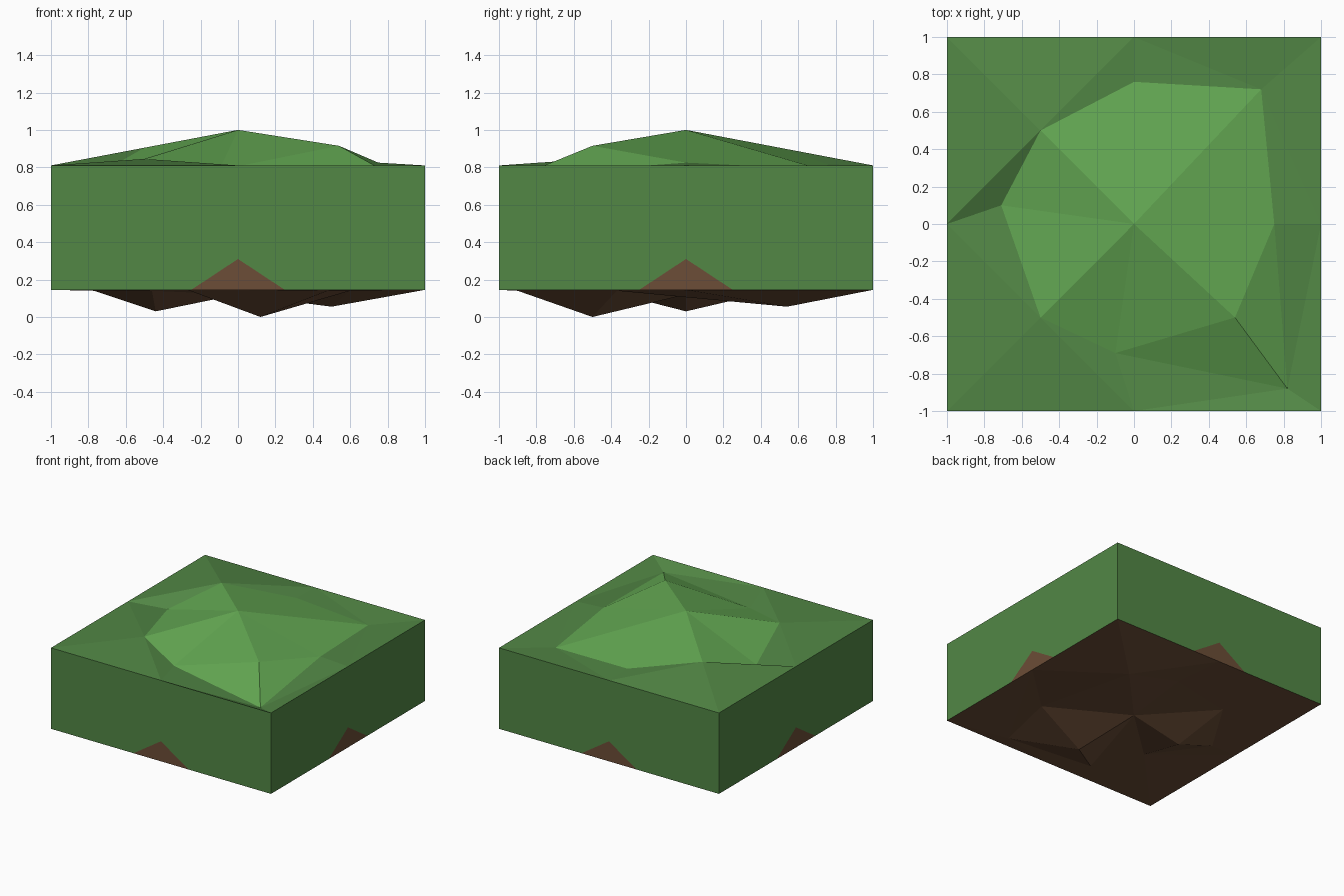
import bpy

if "Cube" in bpy.data.objects:
    bpy.data.objects.remove(bpy.data.objects["Cube"])

RIM_TOP, RIM_LOW = 0.81, 0.145


def material(name, rgb):
    m = bpy.data.materials.new(name)
    m.diffuse_color = (*rgb, 1)
    m.use_nodes = True
    m.node_tree.nodes["Principled BSDF"].inputs["Base Color"].default_value = m.diffuse_color
    return m


GREEN = material("grass", (0.085, 0.245, 0.06))
LIGHT = material("light_grass", (0.125, 0.39, 0.085))
BROWN = material("soil", (0.15, 0.075, 0.038))


def make(name, verts, faces, mats, slots):
    me = bpy.data.meshes.new(name)
    me.from_pydata(verts, [], faces)
    for m in mats:
        me.materials.append(m)
    for p, s in zip(me.polygons, slots):
        p.material_index = s
    me.update()
    ob = bpy.data.objects.new(name, me)
    bpy.context.collection.objects.link(ob)
    return ob


def terrain(name, z, moved, splits, mats, flip=False):
    """4x4 cell grid with pulled inner points, each odd corner fanned to its 8 neighbours."""
    pts = {(i, j): (i / 2, j / 2, z) for i in range(-2, 3) for j in range(-2, 3)}
    pts.update(moved)
    ring = [(1, 0), (1, 1), (0, 1), (-1, 1), (-1, 0), (-1, -1), (0, -1), (1, -1)]
    tris = []
    for ci in (-1, 1):
        for cj in (-1, 1):
            n = [(ci + a, cj + b) for a, b in ring]
            tris += [((ci, cj), n[k], n[(k + 1) % 8]) for k in range(8)]
    light = lambda t: all(max(abs(k[0]), abs(k[1])) <= 1 for k in t)
    tris = [(t, int(light(t))) for t in tris]
    # extra peaks placed on the spoke from the centre to a ring point
    for end, co in splits.items():
        key = ("peak", end)
        pts[key] = co
        out = []
        for t, s in tris:
            if end in t and (0, 0) in t:
                for old in (end, (0, 0)):
                    out.append((tuple(key if k == old else k for k in t), s))
            else:
                out.append((t, s))
        tris = out
    keys = list(pts)
    idx = {k: n for n, k in enumerate(keys)}
    faces = [[idx[k] for k in (t[::-1] if flip else t)] for t, _ in tris]
    return make(name, [pts[k] for k in keys], faces, mats, [s for _, s in tris])


# grassy hill on top
terrain("grass_top", RIM_TOP, {
    (0, 0): (0, 0, 1.0),
    (-1, 1): (-0.5, 0.5, 0.905), (0, 1): (0, 0.76, 0.815), (1, 1): (0.68, 0.72, 0.79),
    (1, 0): (0.75, 0, 0.825), (1, -1): (0.82, -0.88, 0.76), (0, -1): (-0.1, -0.69, 0.785),
    (-1, -1): (-0.5, -0.5, 0.845), (-1, 0): (-0.71, 0.1, 0.785),
}, {(1, -1): (0.54, -0.5, 0.915)}, [GREEN, LIGHT])

# lumpy soil underneath
terrain("soil_bottom", RIM_LOW, {
    (0, 0): (0, 0, 0.12),
    (-1, 1): (-0.48, 0.47, 0.14), (0, 1): (0.05, 0.58, 0.14), (1, 1): (0.5, 0.54, 0.055),
    (1, 0): (0.6, -0.37, 0.14), (1, -1): (0.48, -0.9, 0.14), (0, -1): (-0.27, -0.83, 0.145),
    (-1, -1): (-0.46, -0.43, 0.14), (-1, 0): (-0.77, 0, 0.14),
}, {(1, -1): (0.12, -0.5, 0.0), (-1, 0): (-0.44, 0, 0.03)}, [BROWN, BROWN], flip=True)

# four walls, each with a soil triangle showing at the bottom
names = ["front", "right", "back", "left"]
turns = [(1, 0), (0, 1), (-1, 0), (0, -1)]
profile = [(-1, RIM_LOW), (-0.25, RIM_LOW), (0, 0.31), (0.25, RIM_LOW),
           (1, RIM_LOW), (1, RIM_TOP), (0, RIM_TOP), (-1, RIM_TOP)]
for n, (c, s) in zip(names, turns):
    verts = [(c * x + s, s * x - c, z) for x, z in profile]
    make(n + "_wall", verts, [(0, 1, 2, 6, 7), (2, 3, 4, 5, 6), (1, 3, 2)],
         [GREEN, BROWN], [0, 0, 1])
